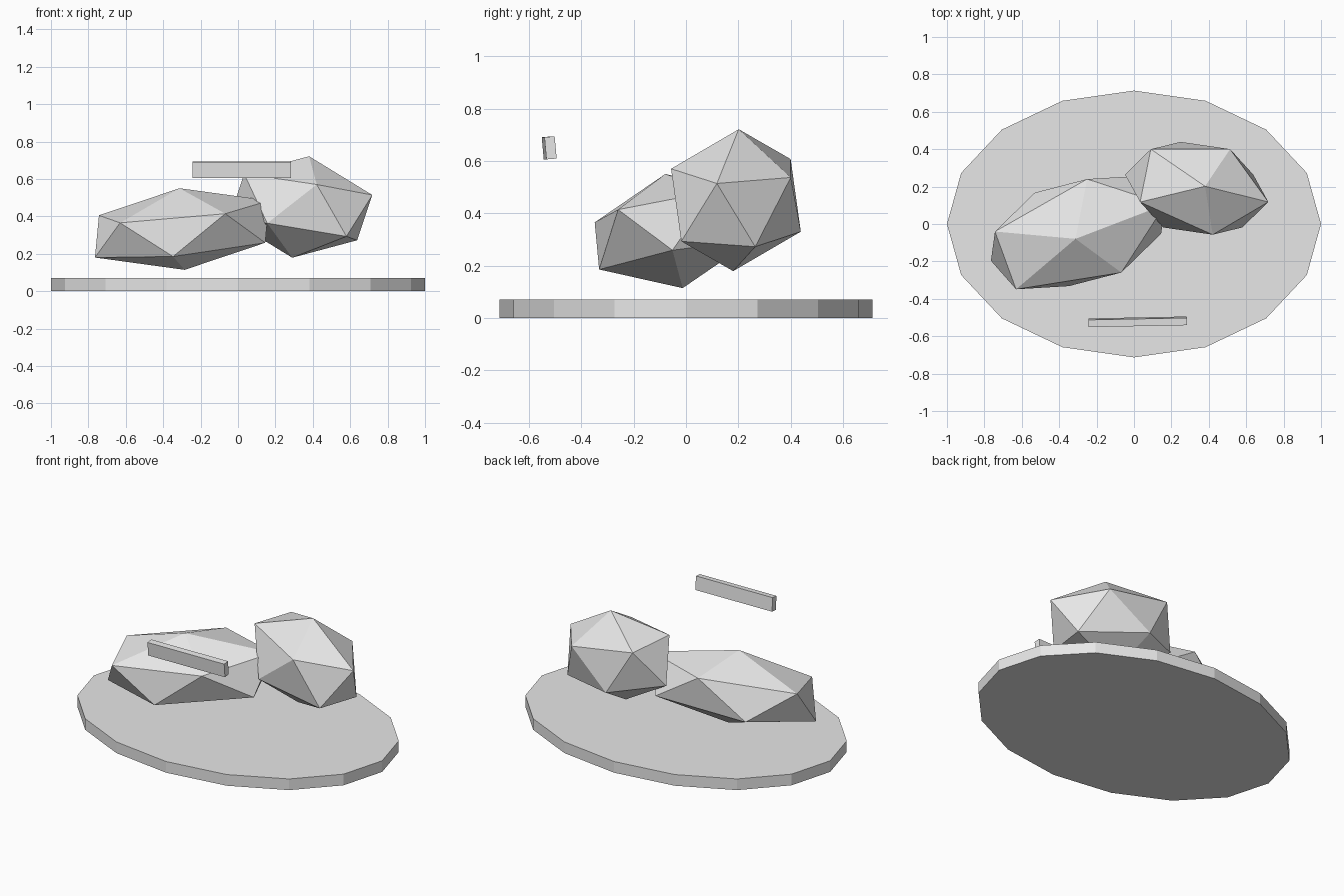
import bpy

cube = bpy.data.objects.get("Cube")
if cube:
    bpy.data.objects.remove(cube, do_unlink=True)

# One plain grey for every part
grey = bpy.data.materials.new("plain_grey")
grey.use_nodes = True
grey.diffuse_color = (0.8, 0.8, 0.8, 1)
grey.node_tree.nodes["Principled BSDF"].inputs["Base Color"].default_value = (0.8, 0.8, 0.8, 1)


def finish(name, scale):
    """Name, size and colour the newest primitive."""
    part = bpy.context.object
    part.name = name
    part.scale = scale
    part.data.materials.append(grey)
    return part


def boulder(name, location, rotation, scale):
    """Stretched, tilted twenty-sided rock."""
    bpy.ops.mesh.primitive_ico_sphere_add(
        subdivisions=1, radius=1, location=location, rotation=rotation)
    return finish(name, scale)


# Flat oval base
bpy.ops.mesh.primitive_cylinder_add(vertices=16, radius=1, depth=1, location=(0, 0, 0.035))
finish("oval_base", (1, 0.713, 0.07))

# Two overlapping boulders
boulder("right_boulder", (-0.299, -0.046, 0.332), (0.122, -0.109, 0.337), (0.5625, 0.315, 0.221))
boulder("left_boulder", (0.335, 0.191, 0.45), (-0.072, 0.153, -0.211), (0.42, 0.275, 0.275))

# Floating bar at the front
bpy.ops.mesh.primitive_cube_add(size=1, location=(0.02, -0.523, 0.65), rotation=(0.09, 0, 0.02))
finish("front_bar", (0.525, 0.039, 0.085))
